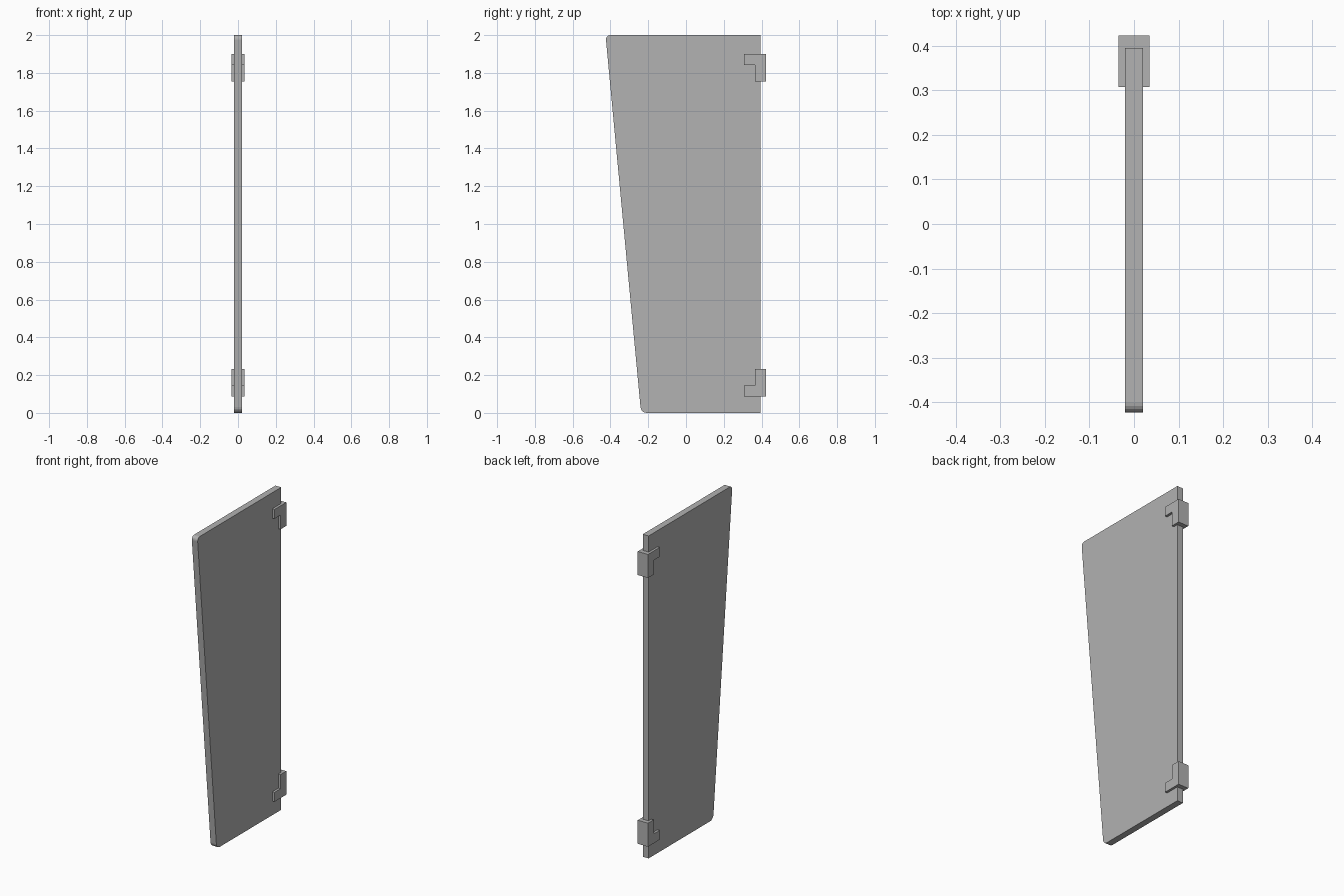
import bpy, bmesh

if "Cube" in bpy.data.objects:
    bpy.data.objects.remove(bpy.data.objects["Cube"])

# Darker grey shared by all parts
grey = bpy.data.materials.new("dark_grey")
grey.diffuse_color = (0.445, 0.445, 0.445, 1)
grey.use_nodes = True
grey.node_tree.nodes["Principled BSDF"].inputs["Base Color"].default_value = grey.diffuse_color


def plate(name, outline, half, rounded=None):
    """Extrude a (y, z) outline to x = +-half, rounding the chosen corners {index: radius}."""
    bm = bmesh.new()
    face = bm.faces.new([bm.verts.new((-half, y, z)) for y, z in outline])
    corners = list(face.verts)
    for i, radius in (rounded or {}).items():
        bmesh.ops.bevel(bm, geom=[corners[i]], offset=radius, segments=5,
                        profile=0.5, affect='VERTICES')
    ext = bmesh.ops.extrude_face_region(bm, geom=bm.faces[:])
    top = [g for g in ext['geom'] if isinstance(g, bmesh.types.BMVert)]
    bmesh.ops.translate(bm, verts=top, vec=(2 * half, 0, 0))
    bmesh.ops.recalc_face_normals(bm, faces=bm.faces)
    mesh = bpy.data.meshes.new(name)
    bm.to_mesh(mesh)
    bm.free()
    mesh.materials.append(grey)
    obj = bpy.data.objects.new(name, mesh)
    bpy.context.collection.objects.link(obj)
    return obj


# Tapered panel, free edge slanted with rounded corners
plate("panel", [(0.395, 0), (0.395, 2), (-0.426, 2), (-0.238, 0)], 0.02,
      {2: 0.025, 3: 0.03})

# L-shaped hinge brackets clasping the straight edge, one flipped
for name, z0, s in (("lower_bracket", 0.087, 1), ("upper_bracket", 1.90, -1)):
    shape = [(0.308, 0), (0.423, 0), (0.423, 0.146), (0.366, 0.146),
             (0.366, 0.058), (0.308, 0.058)]
    plate(name, [(y, z0 + s * z) for y, z in shape], 0.035)
